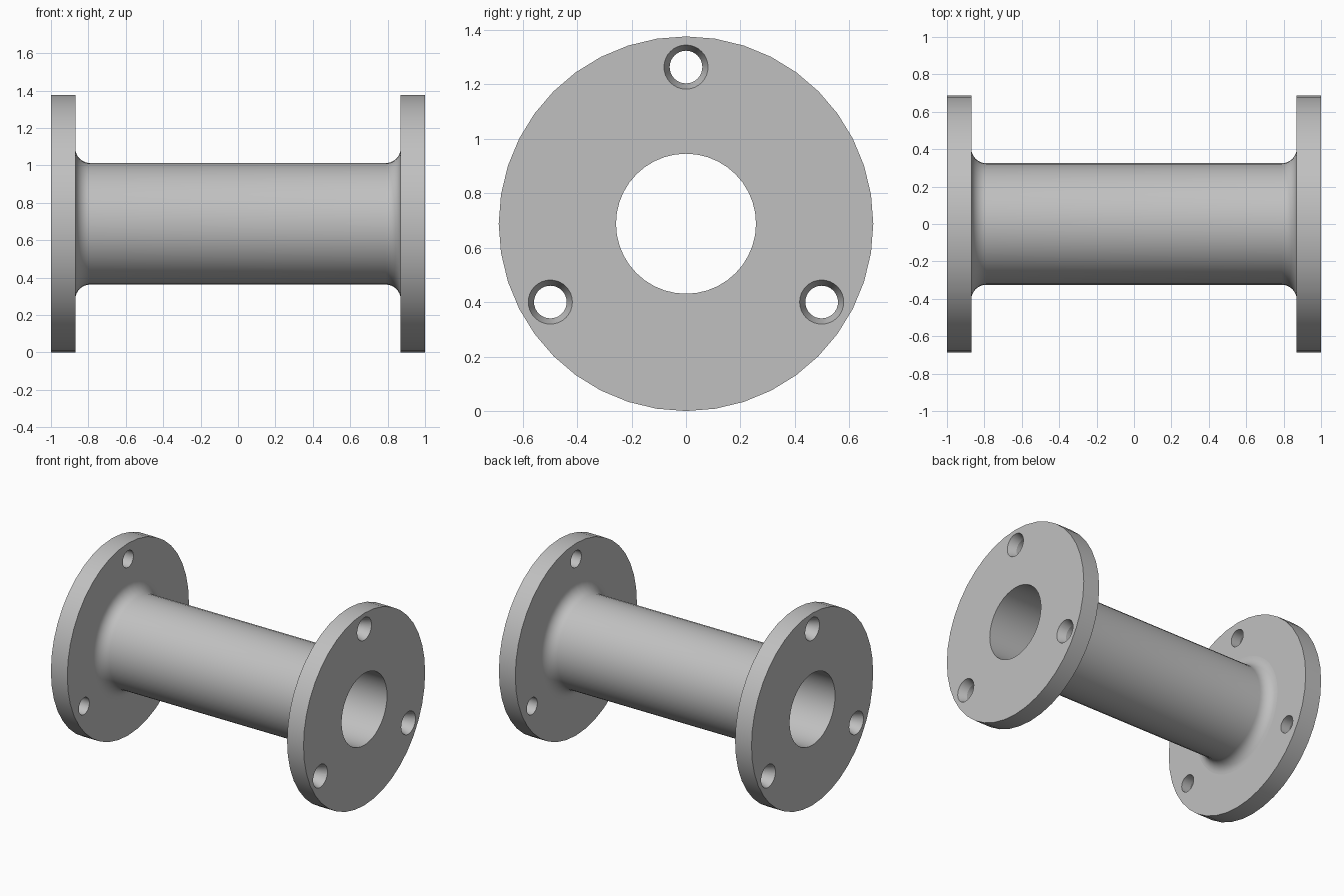
import bpy
import bmesh
from math import sin, cos, pi, radians

cube = bpy.data.objects.get("Cube")
if cube:
    bpy.data.objects.remove(cube, do_unlink=True)

FLANGE_R, TUBE_R, BORE_R = 0.6875, 0.325, 0.257
INNER_X, FILLET = 0.87, 0.08
HOLE_R, SINK_R, SINK_DEPTH, BOLT_R = 0.06, 0.081, 0.06, 0.575


def lathe(bm, profile, segments, y=0.0, z=0.0, closed=False):
    """Revolve (x, radius) points about an axis parallel to x."""
    angles = [2 * pi * i / segments for i in range(segments)]
    rings = [[bm.verts.new((x, y + r * sin(a), z + r * cos(a))) for a in angles]
             for x, r in profile]
    pairs = list(zip(rings, rings[1:]))
    if closed:
        pairs.append((rings[-1], rings[0]))
    else:
        bm.faces.new(rings[0])
        bm.faces.new(rings[-1])
    for a, b in pairs:
        for i in range(segments):
            j = (i + 1) % segments
            bm.faces.new((a[i], a[j], b[j], b[i]))


def make_object(name, bm):
    bmesh.ops.recalc_face_normals(bm, faces=bm.faces)
    mesh = bpy.data.meshes.new(name)
    bm.to_mesh(mesh)
    bm.free()
    obj = bpy.data.objects.new(name, mesh)
    bpy.context.collection.objects.link(obj)
    return obj


# Half profile from the middle of the tube out to the end face
fillet = [(INNER_X - FILLET + FILLET * sin(t), TUBE_R + FILLET - FILLET * cos(t))
          for t in (pi / 2 * i / 8 for i in range(9))]
half = fillet + [(INNER_X, FLANGE_R), (1, FLANGE_R), (1, BORE_R)]
profile = half + [(-x, r) for x, r in reversed(half)]

# Flanged tube
bm = bmesh.new()
lathe(bm, profile, 40, z=FLANGE_R, closed=True)
spool = make_object("flanged_tube", bm)

# Three bolt holes, countersunk on the outer faces of both flanges
over = 0.02
wide = SINK_R + (SINK_R - HOLE_R) * over / SINK_DEPTH
hole = [(-1 - over, wide), (SINK_DEPTH - 1, HOLE_R),
        (1 - SINK_DEPTH, HOLE_R), (1 + over, wide)]
bm = bmesh.new()
for k in range(3):
    a = 2 * pi * k / 3
    lathe(bm, hole, 32, BOLT_R * sin(a), FLANGE_R + BOLT_R * cos(a))
cutter = make_object("bolt_hole_cutter", bm)
cutter.hide_render = True

cut = spool.modifiers.new("bolt_holes", 'BOOLEAN')
cut.operation = 'DIFFERENCE'
cut.solver = 'EXACT'
cut.object = cutter

bpy.ops.object.select_all(action='DESELECT')
spool.select_set(True)
bpy.context.view_layer.objects.active = spool
bpy.ops.object.modifier_apply(modifier=cut.name)
bpy.data.objects.remove(cutter, do_unlink=True)

# Smooth round surfaces, flat flange faces
bpy.ops.object.shade_smooth_by_angle(angle=radians(15))
for face in spool.data.polygons:
    if abs(face.normal.x) > 0.999:
        face.use_smooth = False

# Plain grey metal
grey = bpy.data.materials.new("plain_grey")
grey.use_nodes = True
colour = (0.53, 0.53, 0.53, 1)
grey.diffuse_color = colour
grey.node_tree.nodes["Principled BSDF"].inputs["Base Color"].default_value = colour
spool.data.materials.clear()
spool.data.materials.append(grey)
